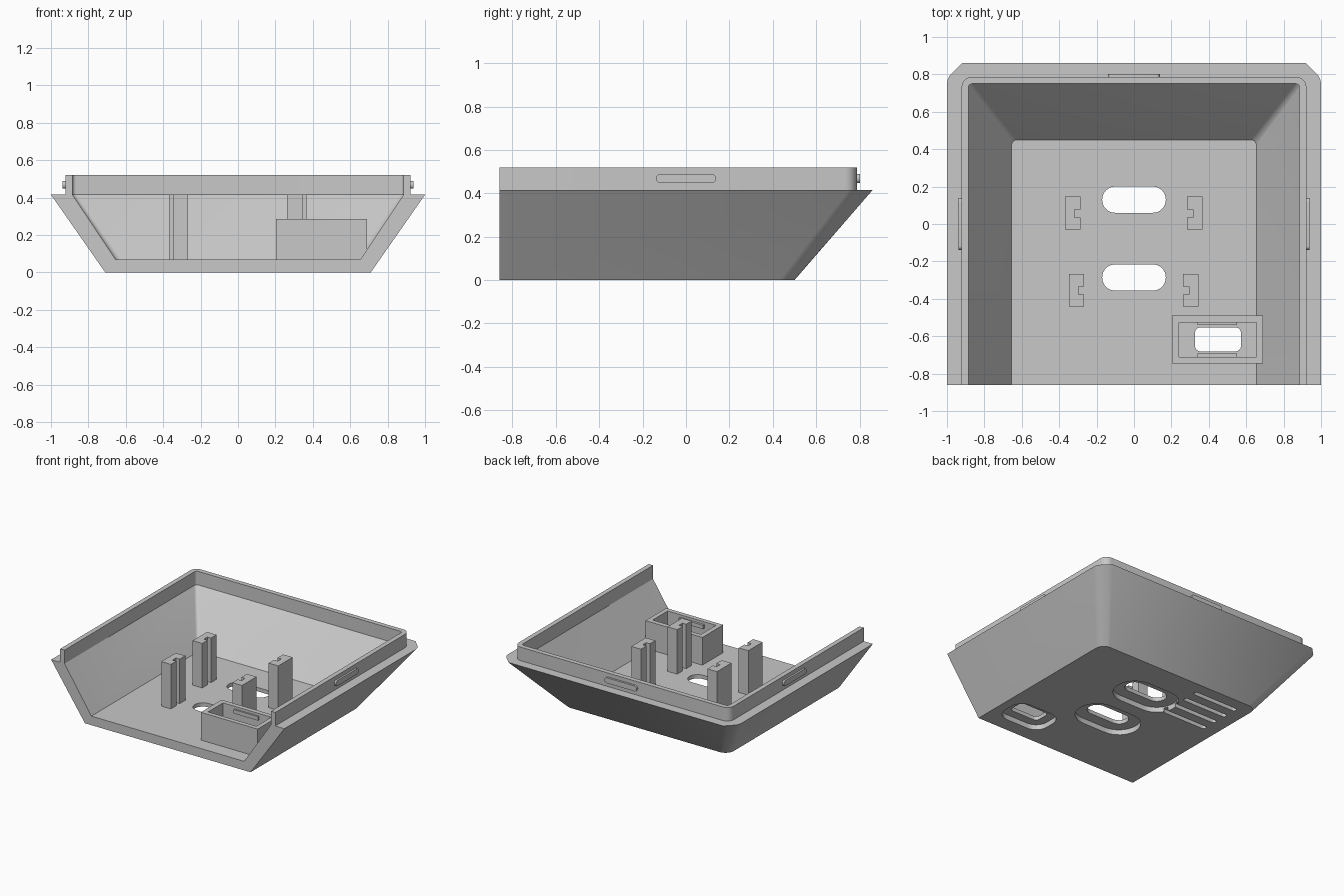
import bpy, bmesh
from math import cos, sin, pi
from mathutils import Matrix

if "Cube" in bpy.data.objects:
    bpy.data.objects.remove(bpy.data.objects["Cube"], do_unlink=True)

grey = bpy.data.materials.new("light_grey_plastic")
grey.use_nodes = True
grey.diffuse_color = (0.58, 0.58, 0.58, 1)
grey.node_tree.nodes["Principled BSDF"].inputs["Base Color"].default_value = (0.58, 0.58, 0.58, 1)

FRONT, STEPS = -0.86, 5


def finish(name, bm):
    bmesh.ops.recalc_face_normals(bm, faces=bm.faces)
    mesh = bpy.data.meshes.new(name)
    bm.to_mesh(mesh)
    bm.free()
    mesh.materials.append(grey)
    obj = bpy.data.objects.new(name, mesh)
    bpy.context.collection.objects.link(obj)
    return obj


def prism(name, outline, z0, z1, matrix=None):
    bm = bmesh.new()
    low, high = [[bm.verts.new((x, y, z)) for x, y in outline] for z in (z0, z1)]
    n = len(outline)
    bm.faces.new(low)
    bm.faces.new(high)
    for i in range(n):
        j = (i + 1) % n
        bm.faces.new((low[i], low[j], high[j], high[i]))
    if matrix:
        bm.transform(matrix)
    return finish(name, bm)


def arc(cx, cy, r, start, steps):
    return [(cx + r * cos(start + pi / 2 * i / steps),
             cy + r * sin(start + pi / 2 * i / steps)) for i in range(steps + 1)]


def rounded(cx, cy, w, h, r):
    # Rounded rectangle given by half width and half height
    pts = []
    for k, (sx, sy) in enumerate(((1, 1), (-1, 1), (-1, -1), (1, -1))):
        pts += arc(cx + sx * (w - r), cy + sy * (h - r), r, k * pi / 2, 8)
    return pts


def rect(x0, x1, y0, y1):
    return [(x0, y0), (x1, y0), (x1, y1), (x0, y1)]


def cut(obj, cutters):
    for c in cutters:
        c.hide_render = True
        mod = obj.modifiers.new("cut", "BOOLEAN")
        mod.operation, mod.solver, mod.object = "DIFFERENCE", "EXACT", c
    graph = bpy.context.evaluated_depsgraph_get()
    mesh = bpy.data.meshes.new_from_object(obj.evaluated_get(graph))
    obj.modifiers.clear()
    obj.data = mesh
    for c in cutters:
        bpy.data.objects.remove(c, do_unlink=True)


# Tapered tray, open at the front, with a raised lip
def u_loop(w, d, r):
    return arc(w - r, d - r, r, 0, STEPS)


rim_corner = [(1, 0.75), (0.997, 0.77), (0.985, 0.795), (0.963, 0.817), (0.942, 0.838), (0.92, 0.86)]
sections = [
    (u_loop(0.71, 0.5, 0.07), 0),
    (rim_corner, 0.415),
    (u_loop(0.922, 0.787, 0.055), 0.415),
    (u_loop(0.922, 0.787, 0.055), 0.52),
    (u_loop(0.885, 0.75, 0.02), 0.52),
    (u_loop(0.885, 0.75, 0.02), 0.415),
    (u_loop(0.655, 0.45, 0.03), 0.07),
]
bm = bmesh.new()
loops = []
for corner, z in sections:
    half = [(corner[0][0], FRONT)] + corner
    pts = half + [(-x, y) for x, y in reversed(half)]
    loops.append([bm.verts.new((x, y, z)) for x, y in pts])
for a, b in zip(loops, loops[1:]):
    for i in range(len(a) - 1):
        bm.faces.new((a[i], a[i + 1], b[i + 1], b[i]))
bm.faces.new(loops[0])
bm.faces.new(loops[-1])
bm.faces.new([l[0] for l in loops] + [l[-1] for l in reversed(loops)])
tray = finish("tray", bm)

# Floor openings with shallow recesses and slits on the underside
cutters = []
for cx, cy, w, h, r, margin in ((0, 0.13, 0.17, 0.07, 0.069, 0.085),
                                (0, -0.286, 0.17, 0.07, 0.069, 0.085),
                                (0.449, -0.617, 0.123, 0.064, 0.03, 0.067)):
    cutters.append(prism("recess_cutter", rounded(cx, cy, w + margin, h + margin, r + margin), -0.1, 0.04))
    cutters.append(prism("hole_cutter", rounded(cx, cy, w, h, r), -0.15, 0.2))
for i in range(4):
    cutters.append(prism("slit_cutter", rounded(-0.42, 0.06 + 0.11 * i, 0.19, 0.018, 0.017), -0.1, 0.03))
cut(tray, cutters)

# Socket box with small snap ridges
box = prism("socket_box", rect(0.203, 0.69, -0.745, -0.49), 0.066, 0.285)
cut(box, [prism("box_cutter", rect(0.24, 0.655, -0.71, -0.527), 0, 0.4)])
for name, y0, y1 in (("back_snap_ridge", -0.54, -0.525), ("front_snap_ridge", -0.712, -0.693)):
    prism(name, rect(0.34, 0.55, y0, y1), 0.235, 0.265)

# Slotted posts facing each other
for name, outer, y, side in (("back_left_post", 0.366, 0.058, 1), ("back_right_post", 0.368, 0.058, -1),
                             ("front_left_post", 0.344, -0.354, 1), ("front_right_post", 0.348, -0.354, -1)):
    inner, slot = outer - 0.082, outer - 0.05
    shape = [(outer, -0.088), (outer, 0.088), (inner, 0.088), (inner, 0.02),
             (slot, 0.02), (slot, -0.022), (inner, -0.022), (inner, -0.088)]
    prism(name, [(side * px, y + py) for px, py in shape], 0.066, 0.415)

# Rounded latch ridges on the outside of the lip
latch = rounded(0, 0, 0.138, 0.021, 0.02)
stand = Matrix.Rotation(pi / 2, 4, "X")
for name, x, y, turn in (("left_latch", 0.917, 0, pi / 2), ("right_latch", -0.917, 0, -pi / 2),
                         ("back_latch", 0, 0.782, pi)):
    place = Matrix.Translation((x, y, 0.468)) @ Matrix.Rotation(turn, 4, "Z") @ stand
    prism(name, latch, 0, 0.02, place)

# Smooth the rounded corners and keep the edges sharp
bpy.ops.object.select_all(action="DESELECT")
for obj in bpy.context.scene.objects:
    if obj.type == "MESH" and grey.name in obj.data.materials:
        obj.select_set(True)
        bpy.context.view_layer.objects.active = obj
bpy.ops.object.shade_smooth_by_angle(angle=pi / 6)
